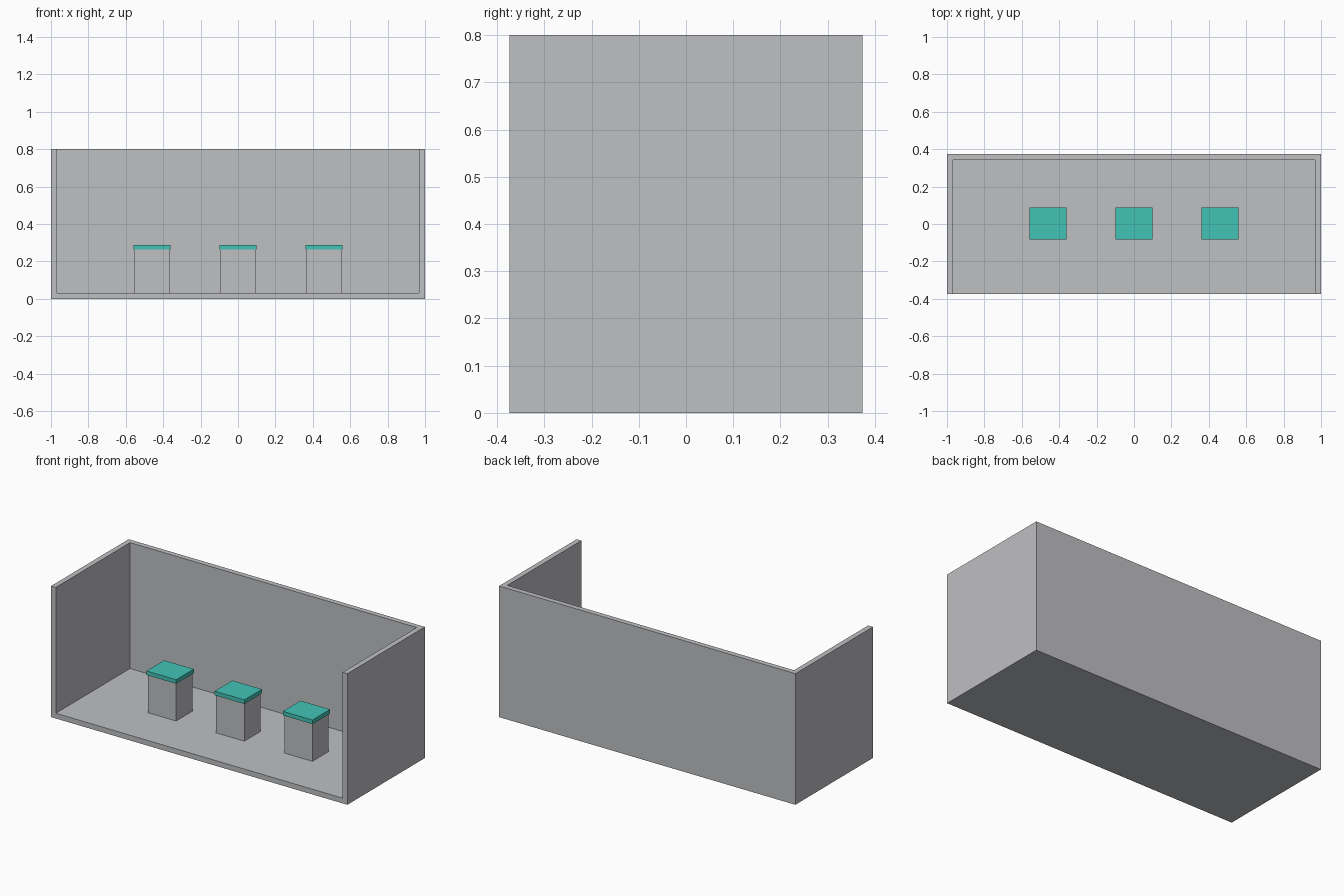
import bpy

if "Cube" in bpy.data.objects:
    bpy.data.objects.remove(bpy.data.objects["Cube"])

W, D, H = 2.0, 0.747, 0.8   # overall size
T = 0.032                   # wall and floor thickness


def material(name, rgb):
    m = bpy.data.materials.new(name)
    m.diffuse_color = (*rgb, 1)
    m.use_nodes = True
    m.node_tree.nodes["Principled BSDF"].inputs["Base Color"].default_value = m.diffuse_color
    return m


grey = material("light_grey", (0.52, 0.525, 0.545))
teal = material("teal", (0.055, 0.55, 0.47))


def box(name, lo, hi, mat):
    """Box between two opposite corners."""
    bpy.ops.mesh.primitive_cube_add(size=1)
    ob = bpy.context.object
    ob.name = name
    ob.location = [(a + b) / 2 for a, b in zip(lo, hi)]
    ob.scale = [b - a for a, b in zip(lo, hi)]
    bpy.ops.object.transform_apply(location=True, rotation=False, scale=True)
    ob.data.materials.append(mat)
    return ob


# Booth shell: a block hollowed out, open at the front and top
shell = box("booth_shell", (-W / 2, -D / 2, 0), (W / 2, D / 2, H), grey)
cutter = box("shell_cutter", (-W / 2 + T, -D / 2 - 0.1, T), (W / 2 - T, D / 2 - T, H + 0.1), grey)
cutter.hide_render = True
cut = shell.modifiers.new("hollow", 'BOOLEAN')
cut.operation = 'DIFFERENCE'
cut.solver = 'EXACT'
cut.object = cutter
bpy.context.view_layer.objects.active = shell
bpy.ops.object.modifier_apply(modifier=cut.name)
bpy.data.objects.remove(cutter)

# Three display stands, each with an overhanging top
for side, x in (("left", -0.46), ("middle", 0.0), ("right", 0.46)):
    box(f"{side}_pedestal", (x - 0.095, -0.075, T), (x + 0.095, 0.081, 0.263), grey)
    box(f"{side}_pedestal_top", (x - 0.1, -0.082, 0.263), (x + 0.1, 0.088, 0.288), teal)
